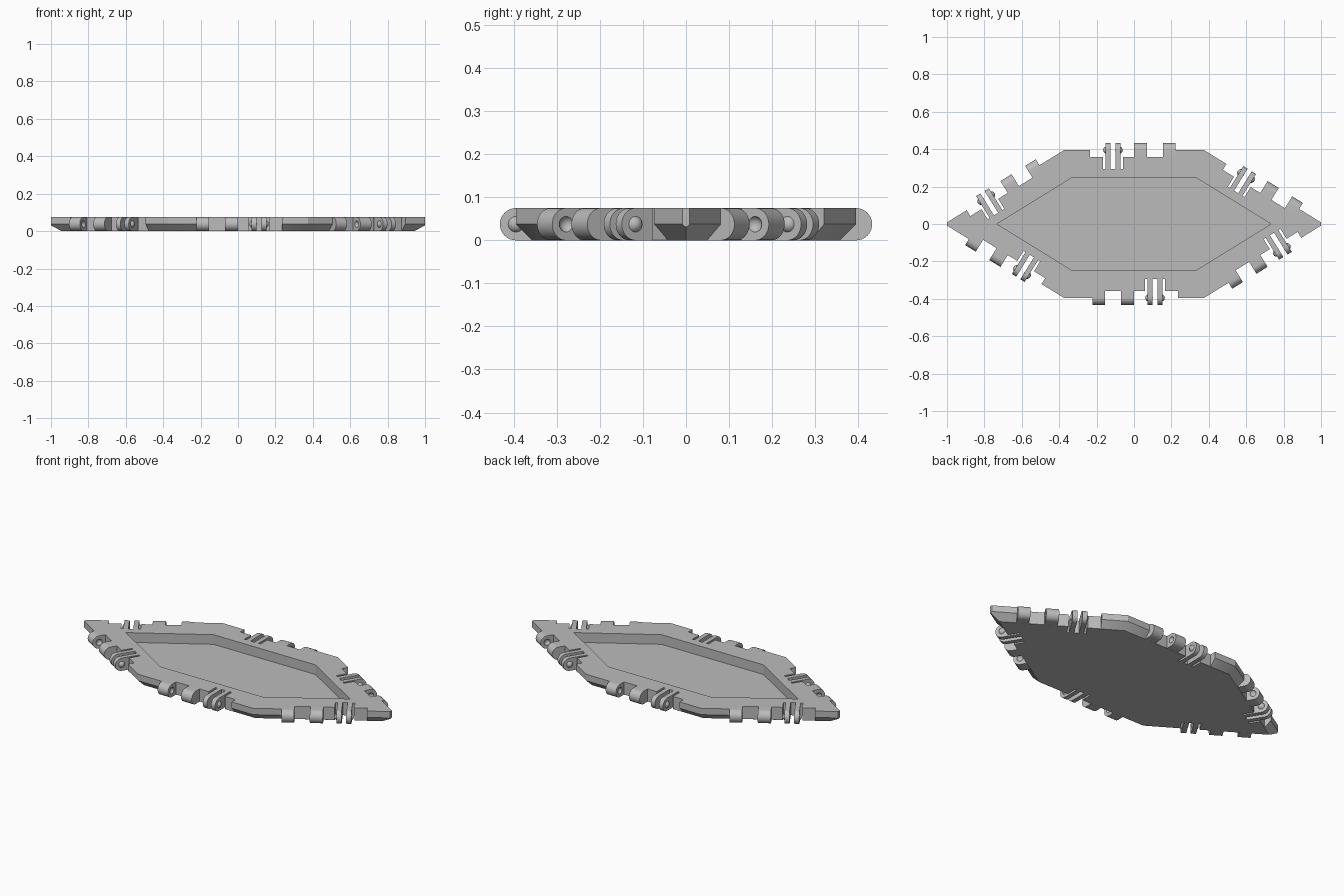
import bpy, bmesh, math
from mathutils import Matrix, Vector

cube = bpy.data.objects.get("Cube")
if cube:
    bpy.data.objects.remove(cube)

THICK = 0.075
MID = THICK / 2
TILT = math.atan((math.sqrt(5) - 1) / 2)   # slant of the diagonal edges
NEAR, FAR = 0.395, 0.533                   # edge distances from the centre

grey = bpy.data.materials.new("grey")
grey.use_nodes = True
grey.diffuse_color = (0.5, 0.5, 0.5, 1)
grey.node_tree.nodes["Principled BSDF"].inputs["Base Color"].default_value = (0.5, 0.5, 0.5, 1)


def make(name, bm):
    bmesh.ops.recalc_face_normals(bm, faces=bm.faces)
    mesh = bpy.data.meshes.new(name)
    bm.to_mesh(mesh)
    bm.free()
    mesh.materials.append(grey)
    obj = bpy.data.objects.new(name, mesh)
    bpy.context.collection.objects.link(obj)
    return obj


def activate(obj):
    bpy.ops.object.select_all(action='DESELECT')
    obj.select_set(True)
    bpy.context.view_layer.objects.active = obj


def cut(target, bm):
    cutter = make("cutter", bm)
    cutter.hide_render = True
    mod = target.modifiers.new("cut", 'BOOLEAN')
    mod.operation = 'DIFFERENCE'
    mod.solver = 'EXACT'
    mod.object = cutter
    activate(target)
    bpy.ops.object.modifier_apply(modifier=mod.name)
    bpy.data.objects.remove(cutter)


def hexagon(inset, z):
    y, d = NEAR - inset, FAR - inset
    x = (d - y * math.cos(TILT)) / math.sin(TILT)
    tip = d / math.sin(TILT)
    return [(tip, 0, z), (x, y, z), (-x, y, z), (-tip, 0, z), (-x, -y, z), (x, -y, z)]


def edge_frames():
    """Frames with x along each edge (clockwise), y outward, origin on the edge."""
    for turn in (0, math.pi):
        for angle, dist, shift in ((0, NEAR, 0), (-TILT, FAR, 0.487), (TILT, FAR, -0.487)):
            yield Matrix.Rotation(turn + angle, 4, 'Z') @ Matrix.Translation((shift, dist, 0))


def box(bm, frame, x0, x1, y0):
    y1 = 0.08
    size = Matrix.Diagonal((x1 - x0, y1 - y0, 0.3, 1))
    place = Matrix.Translation(((x0 + x1) / 2, (y0 + y1) / 2, MID))
    bmesh.ops.create_cube(bm, size=1, matrix=frame @ place @ size)


def rounded_lug(bm, frame, x0, x1, y0, steps=16):
    """Bar with a half round outer end, centred on the hinge axis."""
    profile = [(y0, THICK), (y0, 0)]
    for i in range(steps + 1):
        a = -math.pi / 2 + math.pi * i / steps
        profile.append((MID * math.cos(a), MID + MID * math.sin(a)))
    ends = [[bm.verts.new(frame @ Vector((x, y, z))) for y, z in profile] for x in (x0, x1)]
    bm.faces.new(ends[0])
    bm.faces.new(ends[1])
    for i in range(len(profile)):
        j = (i + 1) % len(profile)
        bm.faces.new((ends[0][i], ends[0][j], ends[1][j], ends[1][i]))


def ball(bm, frame, x):
    bmesh.ops.create_uvsphere(bm, u_segments=24, v_segments=12, radius=0.02,
                              matrix=frame @ Matrix.Translation((x, 0, MID)))


# Panel: chamfered underside, straight rim, recessed tray on top
bm = bmesh.new()
levels = [(MID, 0), (0, MID), (0, THICK), (0.148, THICK), (0.148, 0.018)]
rings = [[bm.verts.new(p) for p in hexagon(*lv)] for lv in levels]
for a, b in zip(rings, rings[1:]):
    for i in range(6):
        j = (i + 1) % 6
        bm.faces.new((a[i], a[j], b[j], b[i]))
bm.faces.new(rings[0])
bm.faces.new(rings[-1])
# Blunt the two pointed ends
for side in (1, -1):
    geom = bm.verts[:] + bm.edges[:] + bm.faces[:]
    res = bmesh.ops.bisect_plane(bm, geom=geom, plane_co=(side, 0, 0),
                                 plane_no=(side, 0, 0), clear_outer=True)
    rim = [e for e in res["geom_cut"] if isinstance(e, bmesh.types.BMEdge)]
    bmesh.ops.holes_fill(bm, edges=rim)
panel = make("panel", bm)

# Hinge notches, then the deeper clip slots
notches, slots = bmesh.new(), bmesh.new()
for frame in edge_frames():
    box(notches, frame, -0.235, 0.222, -0.037)
    box(slots, frame, -0.165, -0.06, -0.1)
cut(panel, notches)
cut(panel, slots)

# Socket knuckles with dimples on their facing sides
lugs, dimples = bmesh.new(), bmesh.new()
for frame in edge_frames():
    for x0, x1, face in ((0, 0.07, 0.078), (0.155, 0.222, 0.147)):
        rounded_lug(lugs, frame, x0, x1, -0.037)
        ball(dimples, frame, face)
knuckles = make("socket_knuckles", lugs)
cut(knuckles, dimples)

# Flexible clip plates with snap bumps on their outer sides
plates, bumps = bmesh.new(), bmesh.new()
for frame in edge_frames():
    for side in (-1, 1):
        inner, outer = -0.1125 + side * 0.013, -0.1125 + side * 0.04
        rounded_lug(plates, frame, min(inner, outer), max(inner, outer), -0.1)
        ball(bumps, frame, outer - side * 0.008)
clips = make("clip_plates", plates)
snaps = make("snap_bumps", bumps)

for obj in (panel, knuckles, clips, snaps):
    activate(obj)
    bpy.ops.object.shade_smooth_by_angle(angle=math.radians(30))
